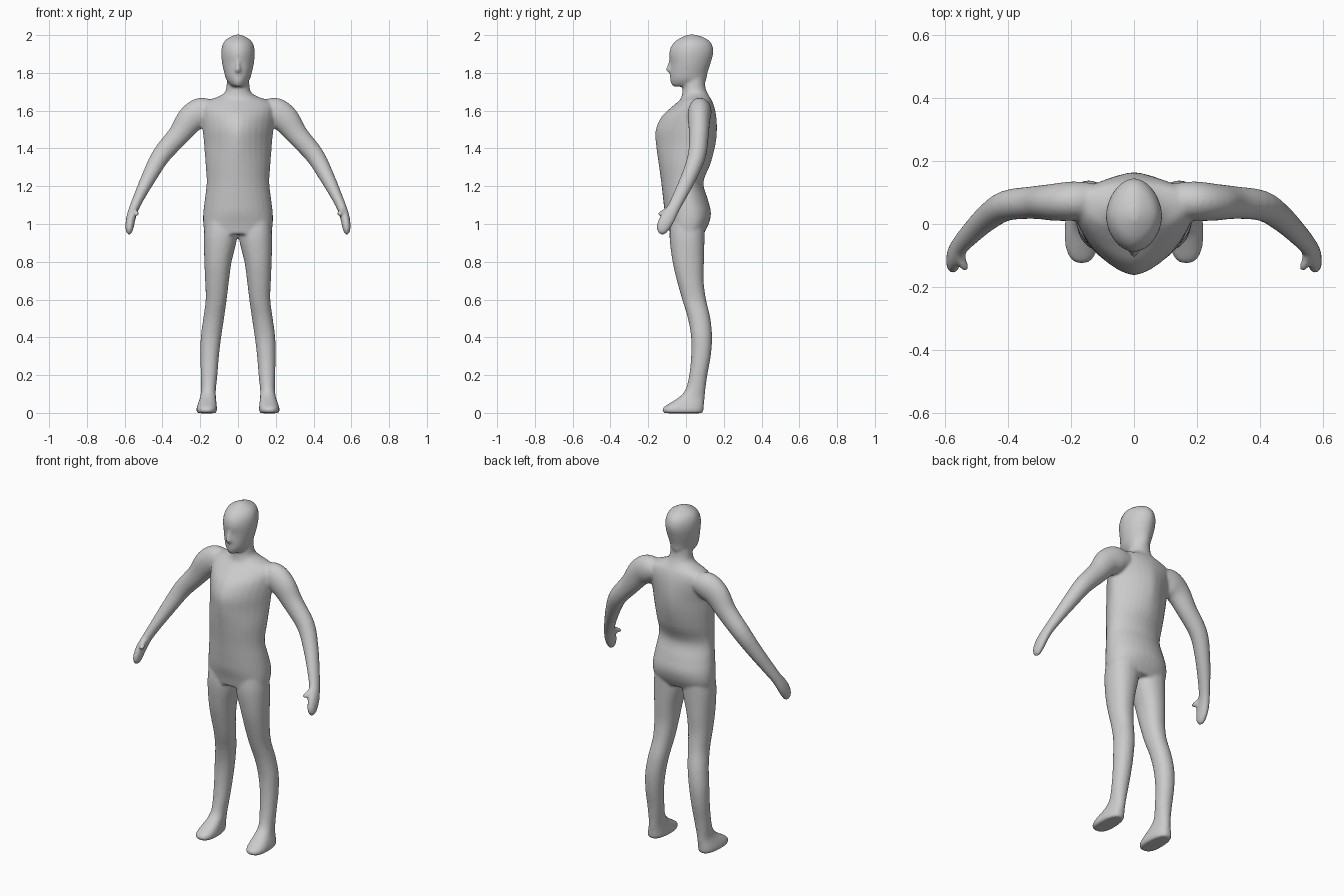
import bpy, bmesh, math
from mathutils import Vector

SIDES = 32
bm = bmesh.new()


def smooth_rows(rows, steps=4):
    """Catmull-Rom interpolation of section parameters."""
    out = []
    for i in range(len(rows) - 1):
        p0, p1 = rows[max(i - 1, 0)], rows[i]
        p2, p3 = rows[i + 1], rows[min(i + 2, len(rows) - 1)]
        for k in range(steps):
            t = k / steps
            out.append([0.5 * (2 * b + (c - a) * t + (2 * a - 5 * b + 4 * c - d) * t * t
                               + (3 * b - a - 3 * c + d) * t ** 3)
                        for a, b, c, d in zip(p0, p1, p2, p3)])
    return out + [list(rows[-1])]


def oval(n):
    """Unit superellipse, n = 2 round, lower is more diamond shaped."""
    pts = []
    for i in range(SIDES):
        a = 2 * math.pi * i / SIDES
        c, s = math.cos(a), math.sin(a)
        pts.append((math.copysign(abs(c) ** (2 / n), c), math.copysign(abs(s) ** (2 / n), s)))
    return pts


def skin(rings):
    loops = [[bm.verts.new(p) for p in r] for r in rings]
    for a, b in zip(loops, loops[1:]):
        for i in range(SIDES):
            j = (i + 1) % SIDES
            bm.faces.new((a[i], a[j], b[j], b[i]))
    bm.faces.new(loops[0])
    bm.faces.new(loops[-1])


def upright(rows, side=1):
    """Rows: z, front y, back y, inner x, outer x, y of widest point, roundness."""
    rings = []
    for z, f, b, xi, xo, m, n in smooth_rows(rows):
        cx, w = (xi + xo) / 2, (xo - xi) / 2
        rings.append([(side * (cx + w * u), m + v * ((b - m) if v > 0 else (m - f)), z)
                      for u, v in oval(n)])
    skin(rings)


def limb(rows, side=1):
    """Rows: x, y, z of the centre line, sideways radius, depth radius."""
    rows = smooth_rows(rows)
    rings = []
    for i, r in enumerate(rows):
        c = Vector(r[:3])
        t = (Vector(rows[min(i + 1, len(rows) - 1)][:3]) - Vector(rows[max(i - 1, 0)][:3])).normalized()
        v = Vector((0, 1, 0))
        v = (v - t * v.dot(t)).normalized()
        u = v.cross(t)
        ring = [c + u * a * r[3] + v * b * r[4] for a, b in oval(2)]
        rings.append([(side * p.x, p.y, p.z) for p in ring])
    skin(rings)


def centred(rows):
    return [(z, f, b, -w, w, m, n) for z, f, b, w, m, n in rows]


# torso and neck
upright(centred([
    (.945, -.085, .092, .176, .01, 2.3), (1.0, -.096, .120, .184, .02, 2.3),
    (1.06, -.112, .132, .184, .02, 2.1), (1.13, -.121, .116, .176, .01, 2.0),
    (1.22, -.131, .092, .166, 0, 1.9), (1.32, -.145, .130, .172, .01, 1.8),
    (1.42, -.159, .156, .180, .03, 1.6), (1.50, -.160, .164, .188, .04, 1.55),
    (1.57, -.128, .160, .198, .06, 1.6), (1.62, -.075, .150, .200, .07, 1.7),
    (1.652, -.038, .138, .170, .07, 1.8), (1.672, -.024, .126, .110, .06, 1.9),
    (1.695, -.020, .113, .072, .05, 2.0), (1.73, -.018, .102, .061, .045, 2.0),
    (1.80, -.015, .100, .058, .045, 2.0)]))

# head
upright(centred([
    (1.728, -.066, .06, .030, .01, 1.9), (1.738, -.077, .09, .044, .01, 1.9),
    (1.765, -.084, .108, .062, .01, 1.9), (1.80, -.085, .114, .073, .015, 1.9),
    (1.85, -.083, .130, .084, .02, 1.9), (1.90, -.089, .144, .089, .025, 1.85),
    (1.94, -.079, .142, .085, .028, 1.8), (1.97, -.054, .124, .070, .03, 1.75),
    (1.99, -.020, .090, .042, .03, 1.7), (2.003, .012, .048, .012, .03, 1.7)]))

# nose
upright(centred([
    (1.795, -.085, -.05, .012, -.07, 2), (1.812, -.106, -.05, .019, -.07, 2),
    (1.83, -.102, -.05, .015, -.07, 2), (1.87, -.090, -.05, .010, -.07, 2)]))

for side in (1, -1):
    # leg and foot
    upright([
        (1.03, -.08, .100, .004, .172, .01, 2.2), (.93, -.087, .098, .004, .181, .01, 2.2),
        (.80, -.071, .095, .034, .178, .01, 2.2), (.70, -.048, .093, .048, .174, .02, 2.2),
        (.60, -.020, .106, .060, .171, .04, 2.2), (.50, .010, .129, .074, .184, .07, 2.1),
        (.40, .027, .138, .089, .197, .08, 2.1), (.30, .027, .131, .101, .199, .08, 2.1),
        (.20, .017, .113, .109, .197, .065, 2.1), (.125, -.002, .103, .117, .196, .05, 2.1),
        (.085, -.035, .099, .117, .200, .02, 2.2), (.055, -.080, .096, .114, .210, -.01, 2.3),
        (.030, -.118, .094, .112, .218, -.03, 2.4), (.010, -.126, .092, .112, .220, -.03, 2.4),
        (-.002, -.110, .085, .120, .212, -.03, 2.4)], side)
    # arm and hand
    limb([
        (.13, .075, 1.60, .055, .055), (.19, .073, 1.592, .078, .062),
        (.25, .069, 1.555, .074, .059), (.315, .068, 1.47, .058, .052),
        (.405, .058, 1.365, .050, .048), (.465, .020, 1.26, .041, .042),
        (.518, -.030, 1.155, .031, .037), (.550, -.066, 1.085, .026, .034),
        (.567, -.098, 1.03, .025, .040), (.574, -.120, .985, .022, .036),
        (.576, -.128, .958, .016, .025), (.576, -.131, .944, .006, .010)], side)
    # thumb
    limb([
        (.556, -.085, 1.085, .014, .014), (.545, -.115, 1.065, .014, .014),
        (.537, -.137, 1.053, .013, .013), (.534, -.146, 1.046, .006, .006)], side)

bmesh.ops.recalc_face_normals(bm, faces=bm.faces)
mesh = bpy.data.meshes.new("human_body")
bm.to_mesh(mesh)
bm.free()
body = bpy.data.objects.new("human_body", mesh)
bpy.context.collection.objects.link(body)

# fuse the parts into one skin and soften the joints
remesh = body.modifiers.new("fuse", 'REMESH')
remesh.mode = 'VOXEL'
remesh.voxel_size = 0.008
remesh.use_smooth_shade = True
soften = body.modifiers.new("soften", 'SMOOTH')
soften.factor = 0.5
soften.iterations = 6
